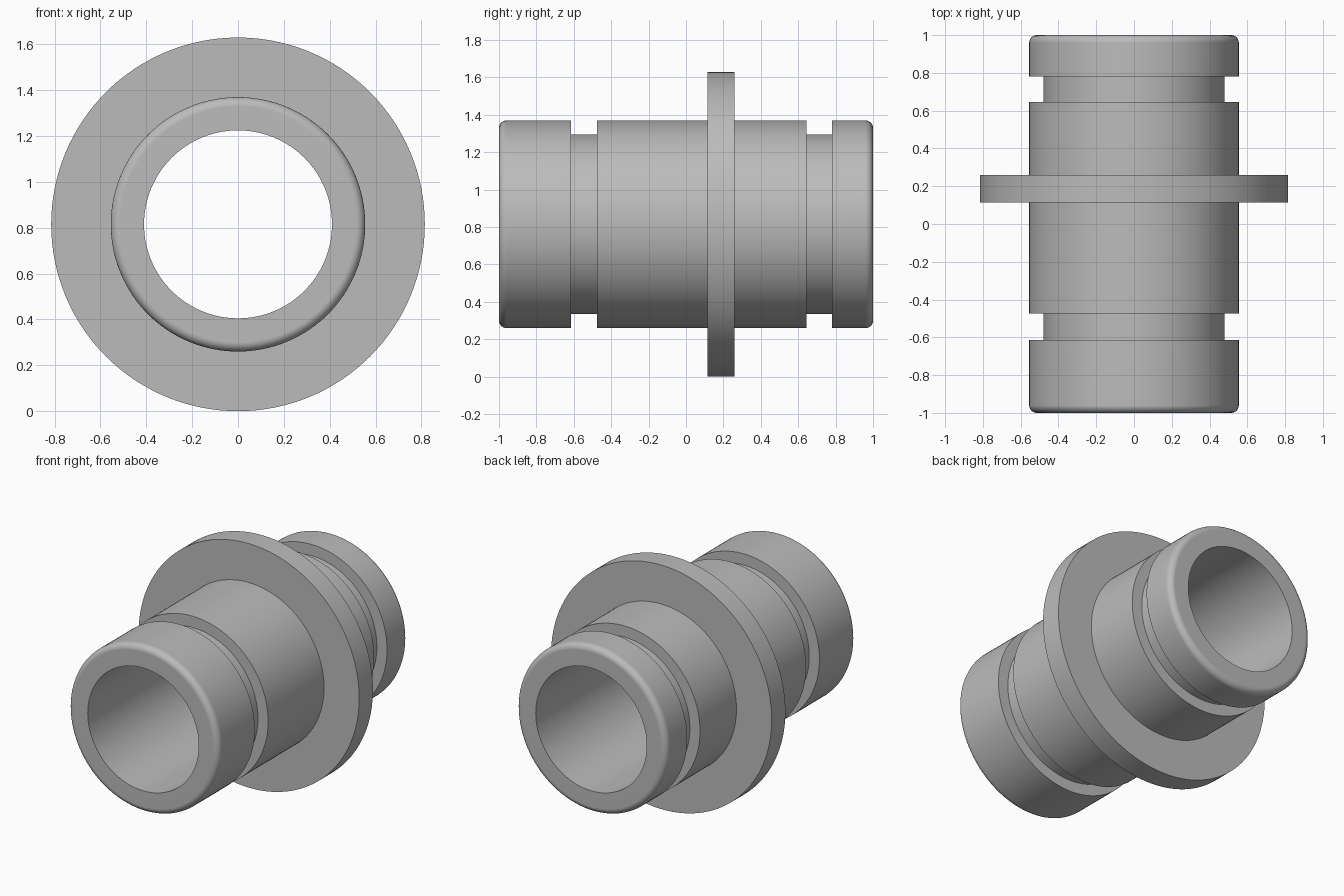
import bpy, bmesh, math

cube = bpy.data.objects.get("Cube")
if cube:
    bpy.data.objects.remove(cube, do_unlink=True)

SEGMENTS = 128
BORE, BODY, GROOVE, FLANGE = 0.41, 0.555, 0.48, 0.815
FILLET, STEPS = 0.04, 6

grey = bpy.data.materials.new("satin_grey")
grey.use_nodes = True
colour = (0.5, 0.5, 0.5, 1)
grey.diffuse_color = colour
grey.node_tree.nodes["Principled BSDF"].inputs["Base Color"].default_value = colour


def rounded_end(side):
    """Quarter-round profile from the end face to the outer wall."""
    points = []
    for i in range(STEPS + 1):
        a = math.pi / 2 * i / STEPS
        points.append((BODY - FILLET + FILLET * math.sin(a),
                       side * (1 - FILLET + FILLET * math.cos(a))))
    return points


def step(radius, y0, y1):
    """Section with square shoulders rising or dropping from the body."""
    return [(BODY, y0), (radius, y0), (radius, y1), (BODY, y1)]


def lathe(name, profile):
    """Spin a closed (radius, y) profile around the y axis."""
    bm = bmesh.new()
    rings = []
    for s in range(SEGMENTS):
        a = math.tau * s / SEGMENTS
        rings.append([bm.verts.new((r * math.sin(a), y, FLANGE + r * math.cos(a)))
                      for r, y in profile])
    for s, ring in enumerate(rings):
        after = rings[(s + 1) % SEGMENTS]
        for i in range(len(profile)):
            j = (i + 1) % len(profile)
            bm.faces.new((ring[i], ring[j], after[j], after[i]))
    bmesh.ops.recalc_face_normals(bm, faces=bm.faces)
    mesh = bpy.data.meshes.new(name)
    bm.to_mesh(mesh)
    bm.free()
    mesh.materials.append(grey)
    obj = bpy.data.objects.new(name, mesh)
    bpy.context.collection.objects.link(obj)
    return obj


# Hollow sleeve with two retaining grooves and a collar
profile = [(BORE, -1)] + rounded_end(-1)
profile += step(GROOVE, -0.615, -0.475)
profile += step(FLANGE, 0.115, 0.26)
profile += step(GROOVE, 0.645, 0.78)
profile += rounded_end(1)[::-1] + [(BORE, 1)]
sleeve = lathe("flanged_sleeve", profile)

# Smooth curved walls, crisp shoulders and flat end faces
bpy.ops.object.select_all(action="DESELECT")
sleeve.select_set(True)
bpy.context.view_layer.objects.active = sleeve
bpy.ops.object.shade_smooth_by_angle(angle=math.radians(30))
weighted = sleeve.modifiers.new("flat_ends", "WEIGHTED_NORMAL")
weighted.keep_sharp = True
